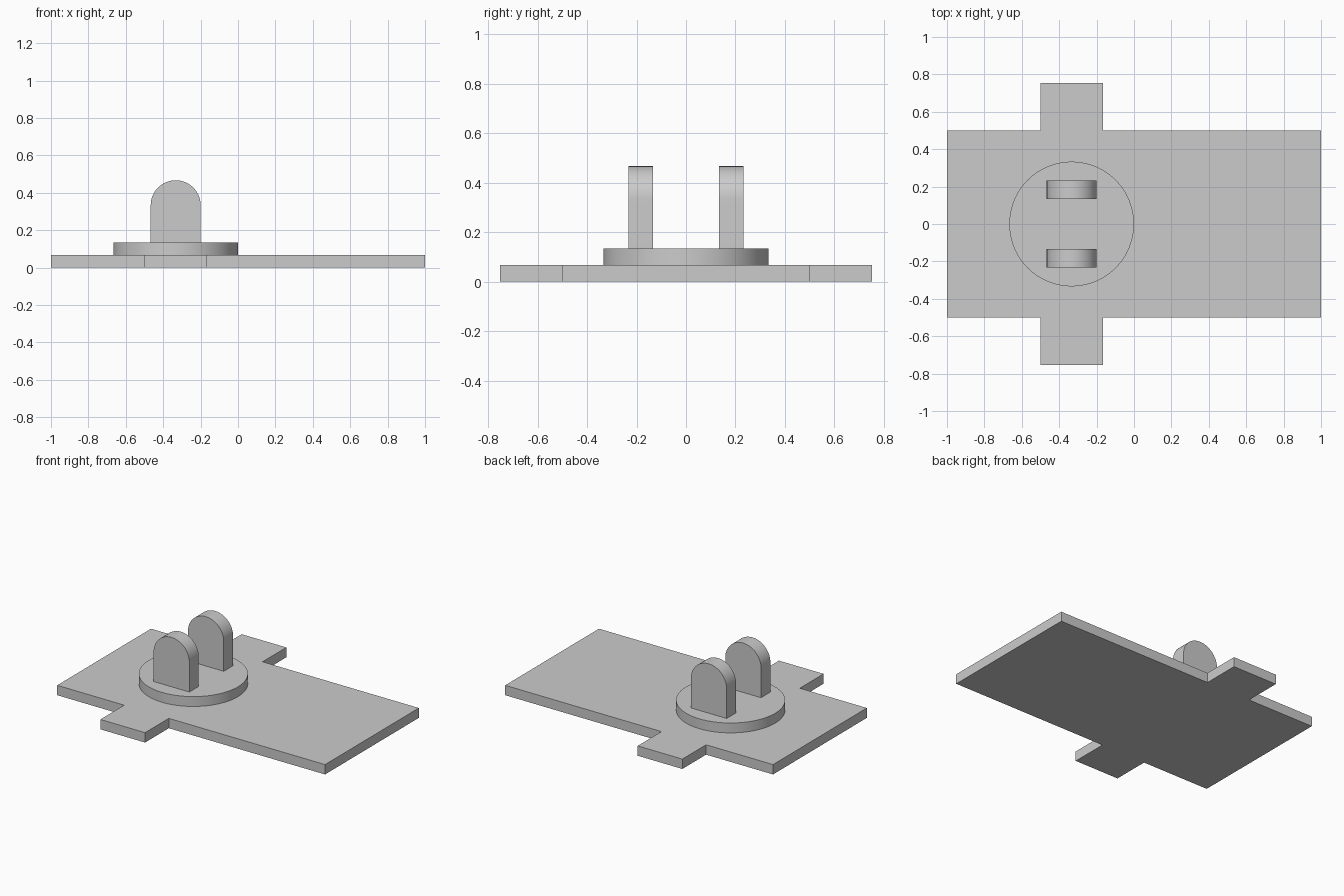
import bpy
import bmesh
from math import cos, sin, pi, radians

cube = bpy.data.objects.get("Cube")
if cube:
    bpy.data.objects.remove(cube, do_unlink=True)

GREY = (0.6, 0.6, 0.6, 1.0)
grey = bpy.data.materials.new("plain grey")
grey.use_nodes = True
grey.diffuse_color = GREY
grey.node_tree.nodes["Principled BSDF"].inputs["Base Color"].default_value = GREY

THICK = 1 / 15      # thickness of plate and disc
PIVOT_X = -1 / 3    # shared centre line of disc, lugs and tabs


def extrude_profile(name, points, offset):
    """Extrude a closed outline of 3D points by an offset vector."""
    bm = bmesh.new()
    face = bm.faces.new([bm.verts.new(p) for p in points])
    result = bmesh.ops.extrude_face_region(bm, geom=[face], use_keep_orig=True)
    moved = [v for v in result["geom"] if isinstance(v, bmesh.types.BMVert)]
    bmesh.ops.translate(bm, verts=moved, vec=offset)
    bmesh.ops.recalc_face_normals(bm, faces=bm.faces)
    mesh = bpy.data.meshes.new(name)
    bm.to_mesh(mesh)
    bm.free()
    mesh.materials.append(grey)
    obj = bpy.data.objects.new(name, mesh)
    bpy.context.collection.objects.link(obj)
    bpy.ops.object.select_all(action="DESELECT")
    obj.select_set(True)
    bpy.context.view_layer.objects.active = obj
    bpy.ops.object.shade_smooth_by_angle(angle=radians(30))
    return obj


# Base plate with a tab on each long side, outlined as one piece
half_tab, tab_y = 1 / 6, 0.753
left, right = PIVOT_X - half_tab, PIVOT_X + half_tab
front_edge = [(-1, -0.5), (left, -0.5), (left, -tab_y),
              (right, -tab_y), (right, -0.5), (1, -0.5)]
outline = front_edge + [(x, -y) for x, y in reversed(front_edge)]
extrude_profile("base_plate", [(x, y, 0) for x, y in outline], (0, 0, THICK))

# Round disc on the plate
radius, sides = 1 / 3, 96
circle = [(PIVOT_X + radius * cos(2 * pi * i / sides),
           radius * sin(2 * pi * i / sides), THICK) for i in range(sides)]
extrude_profile("disc", circle, (0, 0, THICK))

# Pair of round-topped lugs standing on the disc
lug_r, lug_z, steps = 2 / 15, 1 / 3, 40
arch = [(PIVOT_X + lug_r * cos(pi * i / steps),
         lug_z + lug_r * sin(pi * i / steps)) for i in range(steps + 1)]
arch += [(PIVOT_X - lug_r, 2 * THICK), (PIVOT_X + lug_r, 2 * THICK)]
for name, side in (("front_lug", -1), ("back_lug", 1)):
    extrude_profile(name, [(x, side * 2 / 15, z) for x, z in arch],
                    (0, side * 0.1, 0))
